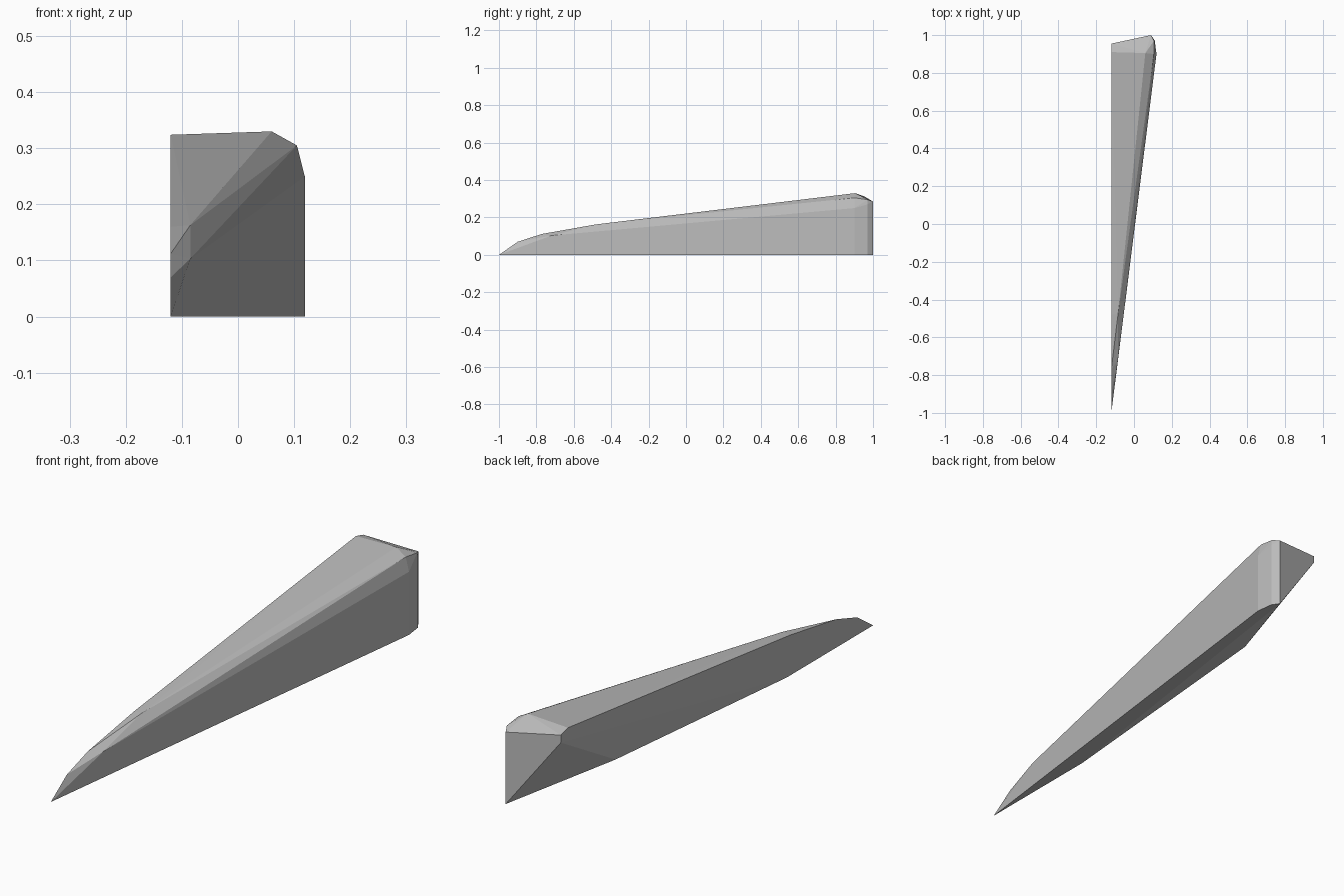
import bpy, bmesh

if "Cube" in bpy.data.objects:
    bpy.data.objects.remove(bpy.data.objects["Cube"])

# Corner points of the faceted wedge; the solid is their convex hull
left_side = [(-1, 0), (-0.9, 0.07), (-0.77, 0.112), (-0.48, 0.16),
             (0.91, 0.324), (0.955, 0.312), (0.955, 0.282), (-0.46, 0)]
pts = [(-0.12, y, z) for y, z in left_side]
# upper ridge and chamfer edge
pts += [(-0.085, -0.48, 0.163), (0.06, 0.905, 0.33),
        (-0.085, -0.72, 0.103), (0.105, 0.9, 0.305), (0.106, 0.97, 0.295)]
# rounded upright corner at the back right
for x, y, top in [(0.119, 0.9, 0.25), (0.11, 0.97, 0.27), (0.09, 1.0, 0.285)]:
    pts += [(x, y, 0), (x, y, top)]
# shallow belly of the undercut
pts.append((-0.09, 0.57, 0.06))

bm = bmesh.new()
for p in pts:
    bm.verts.new(p)
res = bmesh.ops.convex_hull(bm, input=bm.verts[:])
loose = [v for v in bm.verts if not v.link_faces]
bmesh.ops.delete(bm, geom=loose, context='VERTS')
bmesh.ops.dissolve_limit(bm, angle_limit=0.01, verts=bm.verts[:], edges=bm.edges[:])
bmesh.ops.recalc_face_normals(bm, faces=bm.faces[:])

mesh = bpy.data.meshes.new("wedge_blade")
bm.to_mesh(mesh)
bm.free()
blade = bpy.data.objects.new("wedge_blade", mesh)
bpy.context.collection.objects.link(blade)

# Single plain grey
grey = bpy.data.materials.new("mid grey")
grey.diffuse_color = (0.5, 0.5, 0.5, 1)
grey.use_nodes = True
grey.node_tree.nodes["Principled BSDF"].inputs["Base Color"].default_value = grey.diffuse_color
mesh.materials.append(grey)
